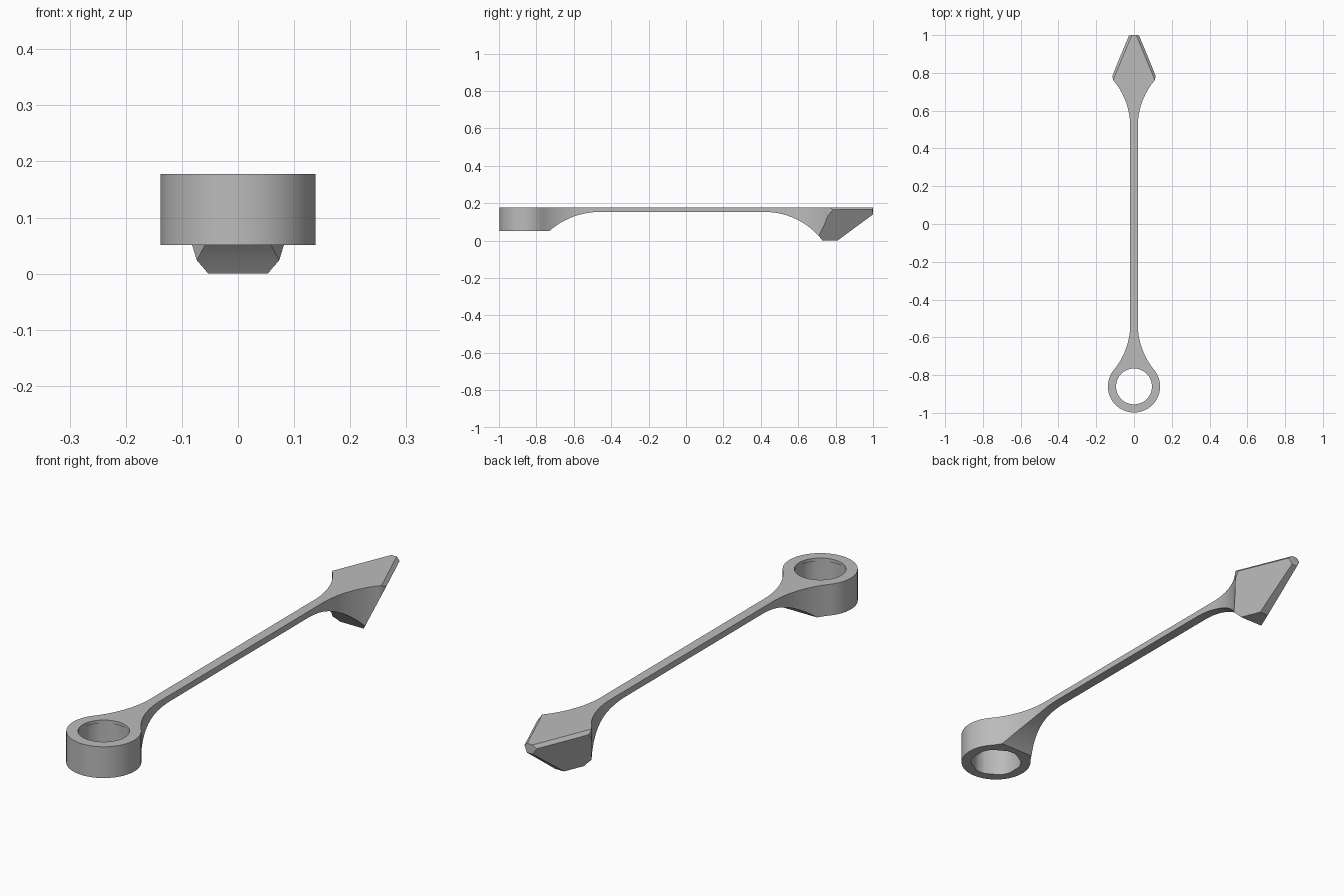
import bpy, bmesh
from math import sin, cos, radians, sqrt
from mathutils import Vector

if "Cube" in bpy.data.objects:
    bpy.data.objects.remove(bpy.data.objects["Cube"])

TOP = 0.178
ROD_BOTTOM = 0.153
RING_Y = -0.86


def arc(cx, cy, r, start, end, steps):
    """Points on a circular arc, angles in degrees."""
    angles = [radians(start + (end - start) * i / steps) for i in range(steps + 1)]
    return [(cx + r * cos(a), cy + r * sin(a)) for a in angles]


def prism(name, points, low, high, to_3d):
    """Extrude a closed outline between two depths."""
    bm = bmesh.new()
    face = bm.faces.new([bm.verts.new(to_3d(u, v, low)) for u, v in points])
    new = bmesh.ops.extrude_face_region(bm, geom=[face])["geom"]
    shift = Vector(to_3d(0, 0, high)) - Vector(to_3d(0, 0, low))
    bmesh.ops.translate(bm, vec=shift, verts=[g for g in new if isinstance(g, bmesh.types.BMVert)])
    bmesh.ops.recalc_face_normals(bm, faces=bm.faces)
    mesh = bpy.data.meshes.new(name)
    bm.to_mesh(mesh)
    bm.free()
    ob = bpy.data.objects.new(name, mesh)
    bpy.context.collection.objects.link(ob)
    return ob


def plan(u, v, d):
    return (u, v, d)


def side(u, v, d):
    return (d, u, v)


# Plan outline: ring, flared neck, thin rod, flared neck, pointed head
half = arc(0, RING_Y, 0.138, -90, 39.3, 40)
half += arc(0.403, -0.53, 0.383, 219.3, 180, 18)[1:]
half += arc(0.403, 0.515, 0.383, 180, 143, 18)
half += [(0.106, 0.755), (0.112, 0.768), (0.114, 0.785),
         (0.036, 0.985), (0.029, 0.996), (0.015, 1.0)]
outline = half + [(-x, y) for x, y in reversed(half) if x > 1e-6]
tool = prism("spanner_body", outline, -0.05, TOP, plan)

# Side profile: ring underside, arched undersides of the necks, wedge nose
profile = [(-1.1, 0.3), (-1.1, 0.051)]
profile += arc(-0.46, ROD_BOTTOM - 0.41, 0.41, 131.2, 90, 18)
profile += arc(0.42, ROD_BOTTOM - 0.39, 0.39, 90, 37.4, 22)
profile += [(0.81, 0), (1.0, 0.14), (1.1, 0.214), (1.1, 0.3)]
side_block = prism("side_profile_helper", profile, -0.3, 0.3, side)

# Ring opening: round lip on top, hexagonal socket with relieved corners below
hole = prism("round_hole_cutter", arc(0, RING_Y, 0.095, 0, 360, 64)[:-1], -0.1, 0.3, plan)
socket_points = []
for k in range(6):
    for a in (-17, 17, 24, 30, 36):
        t = radians(60 * k + a)
        socket_points.append((0.1 * cos(t), RING_Y + 0.1 * sin(t)))
socket = prism("hex_socket_cutter", socket_points, -0.1, 0.165, plan)

for cutter, operation in ((side_block, "INTERSECT"), (hole, "DIFFERENCE"), (socket, "DIFFERENCE")):
    cutter.hide_render = True
    mod = tool.modifiers.new(cutter.name, "BOOLEAN")
    mod.object = cutter
    mod.operation = operation
    mod.solver = "EXACT"

baked = bpy.data.meshes.new_from_object(tool.evaluated_get(bpy.context.evaluated_depsgraph_get()))
tool.modifiers.clear()
tool.data = baked
for cutter in (side_block, hole, socket):
    bpy.data.objects.remove(cutter)

# Head facets: undercut flank and narrow top chamfer on both sides
bm = bmesh.new()
bm.from_mesh(baked)
for sign in (1, -1):
    for slope in (-0.476, 1.0):
        bmesh.ops.bisect_plane(
            bm, geom=bm.verts[:] + bm.edges[:] + bm.faces[:], dist=1e-6,
            plane_co=(sign * 0.113, 0.79, 0.165),
            plane_no=Vector((sign * 0.924, 0.383, slope)).normalized(),
            clear_outer=True)
        rim = [e for e in bm.edges if e.is_boundary]
        bmesh.ops.holes_fill(bm, edges=rim, sides=0)
bmesh.ops.recalc_face_normals(bm, faces=bm.faces)
bm.to_mesh(baked)
bm.free()

# Plain grey metal
grey = bpy.data.materials.new("plain_grey")
grey.use_nodes = True
colour = (0.5, 0.5, 0.5, 1)
grey.diffuse_color = colour
grey.node_tree.nodes["Principled BSDF"].inputs["Base Color"].default_value = colour
baked.materials.clear()
baked.materials.append(grey)

bpy.ops.object.select_all(action="DESELECT")
tool.select_set(True)
bpy.context.view_layer.objects.active = tool
bpy.ops.object.shade_smooth_by_angle(angle=radians(25))
